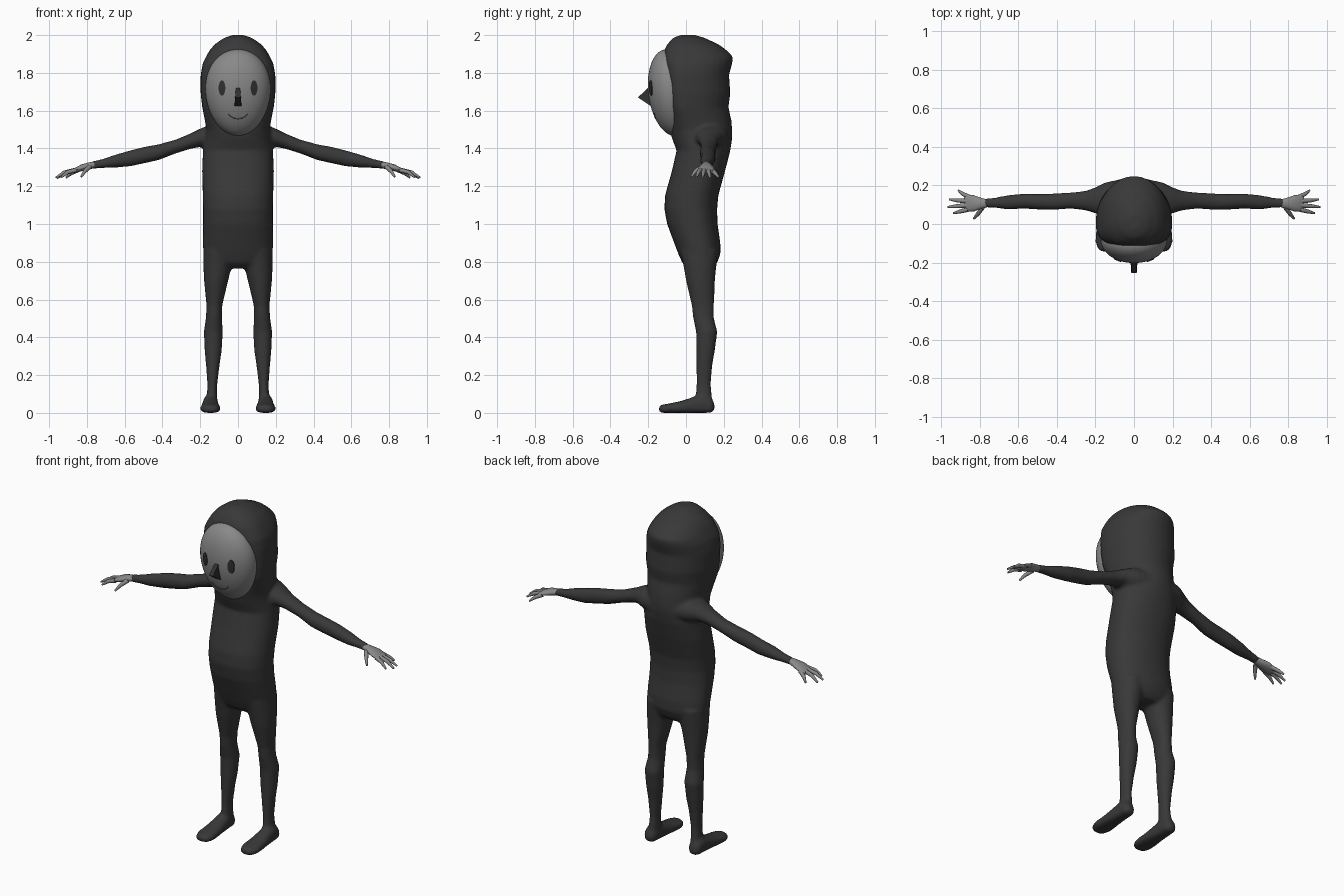
import bpy, bmesh, math
from mathutils import Vector

if "Cube" in bpy.data.objects:
    bpy.data.objects.remove(bpy.data.objects["Cube"])

X, Y, Z = Vector((1, 0, 0)), Vector((0, 1, 0)), Vector((0, 0, 1))


def material(name, r, g, b):
    m = bpy.data.materials.new(name)
    m.diffuse_color = (r, g, b, 1)
    m.use_nodes = True
    m.node_tree.nodes["Principled BSDF"].inputs["Base Color"].default_value = m.diffuse_color
    return m


SUIT = material("charcoal suit", 0.04, 0.04, 0.04)
SKIN = material("grey skin", 0.25, 0.25, 0.25)
DARK = material("dark features", 0.03, 0.03, 0.03)
LIP = material("mouth grey", 0.11, 0.11, 0.11)


def finish(bm, name, mat, angle=50):
    bmesh.ops.recalc_face_normals(bm, faces=bm.faces)
    me = bpy.data.meshes.new(name)
    bm.to_mesh(me)
    bm.free()
    ob = bpy.data.objects.new(name, me)
    bpy.context.collection.objects.link(ob)
    me.materials.append(mat)
    bpy.ops.object.select_all(action='DESELECT')
    ob.select_set(True)
    bpy.context.view_layer.objects.active = ob
    bpy.ops.object.shade_smooth_by_angle(angle=math.radians(angle))
    return ob


def ring(c, u, v, ru, rneg, rpos, n=2.0, segs=32):
    """Superellipse outline with different radii on the -v and +v sides."""
    pts = []
    for i in range(segs):
        t = 2 * math.pi * i / segs
        cu, sv = math.cos(t), math.sin(t)
        e = 2 / (n if sv < 0 else 2.1)
        a = math.copysign(abs(cu) ** e, cu) * ru
        b = math.copysign(abs(sv) ** e, sv) * (rneg if sv < 0 else rpos)
        pts.append(c + u * a + v * b)
    return pts


def loft(bm, rings):
    loops = [[bm.verts.new(p) for p in r] for r in rings]
    k = len(loops[0])
    for a, b in zip(loops, loops[1:]):
        for i in range(k):
            j = (i + 1) % k
            bm.faces.new((a[i], a[j], b[j], b[i]))
    bm.faces.new(loops[0])
    bm.faces.new(loops[-1])


def tube(bm, pts, radii, segs=10):
    d = (pts[-1] - pts[0]).normalized()
    u = d.cross(Z).normalized()
    v = d.cross(u)
    loft(bm, [ring(p, u, v, r, r, r, 2, segs) for p, r in zip(pts, radii)])


# Suit: hooded torso, rows of (z, half width, front y, back y, widest y, squareness)
TORSO = [
    (2.00, .03, -.03, .05, .01, 2), (1.985, .075, -.07, .10, .01, 2), (1.95, .125, -.10, .175, .01, 2.2),
    (1.92, .15, -.115, .215, .01, 2.5), (1.885, .17, -.12, .25, .01, 2.7), (1.85, .187, -.12, .245, .01, 3),
    (1.79, .198, -.115, .228, .01, 3), (1.69, .198, -.105, .235, .01, 3), (1.62, .19, -.10, .225, .01, 2.8),
    (1.55, .176, -.09, .24, .03, 2.4), (1.50, .168, -.085, .245, .05, 2.2), (1.455, .175, -.075, .245, .07, 2.1),
    (1.39, .186, -.05, .235, .09, 2.2), (1.28, .19, -.075, .207, .08, 2.3), (1.155, .187, -.11, .172, .05, 2.3),
    (1.08, .185, -.115, .165, .04, 2.3), (1.00, .185, -.10, .167, .05, 2.3), (.90, .186, -.063, .182, .07, 2.3),
    (.84, .184, -.04, .182, .08, 2.3), (.795, .17, -.02, .165, .08, 2.2), (.765, .12, .015, .14, .08, 2),
]
bm = bmesh.new()
loft(bm, [ring(Vector((0, c, z)), X, Y, w, c - f, b - c, n) for z, w, f, b, c, n in TORSO])

# Legs: (z, inner x, outer x, front y, back y)
LEG = [(.86, .02, .182, -.03, .17), (.77, .035, .183, -.012, .16), (.70, .052, .18, 0, .153),
       (.57, .083, .167, .03, .148), (.505, .085, .17, .037, .147), (.43, .08, .181, .053, .166),
       (.33, .086, .177, .055, .153), (.255, .097, .17, .055, .14), (.15, .11, .162, .055, .131),
       (.09, .11, .165, .05, .138), (.03, .11, .165, .04, .14)]
# Feet: (y, half width, low z, high z)
FOOT = [(.15, .018, .015, .05), (.135, .035, 0, .08), (.09, .04, 0, .10), (.04, .043, 0, .085),
        (-.03, .05, 0, .062), (-.09, .055, 0, .05), (-.13, .042, 0, .043), (-.143, .022, .008, .035)]
# Arms: (x, front y, back y, low z, high z)
ARM = [(.08, .03, .23, 1.38, 1.535), (.15, .04, .215, 1.395, 1.525), (.20, .055, .19, 1.408, 1.505),
       (.25, .07, .172, 1.398, 1.48), (.33, .08, .163, 1.373, 1.447), (.42, .072, .158, 1.338, 1.422),
       (.50, .075, .155, 1.32, 1.408), (.57, .08, .157, 1.305, 1.39), (.65, .075, .15, 1.298, 1.367),
       (.72, .083, .137, 1.296, 1.343), (.775, .085, .131, 1.29, 1.332)]
for s in (-1, 1):
    loft(bm, [ring(Vector((s * (i + o) / 2, (f + b) / 2, z)), X, Y, (o - i) / 2, (b - f) / 2, (b - f) / 2)
              for z, i, o, f, b in LEG])
    loft(bm, [ring(Vector((s * .146, y, (a + b) / 2)), X, Z, w, (b - a) / 2, (b - a) / 2, 3)
              for y, w, a, b in FOOT])
    loft(bm, [ring(Vector((s * x, (f + b) / 2, (l + h) / 2)), Y, Z, (b - f) / 2, (h - l) / 2, (h - l) / 2)
              for x, f, b, l, h in ARM])
suit = finish(bm, "hooded_suit", SUIT)
# Fuse the limbs into one soft skin
fuse = suit.modifiers.new("fuse", 'REMESH')
fuse.mode = 'VOXEL'
fuse.voxel_size = 0.01
fuse.use_smooth_shade = True
soft = suit.modifiers.new("soften", 'SMOOTH')
soft.factor = 0.5
soft.iterations = 6

# Hands: palm rows of (x, half width, z, half thickness), then five fingers
PALM = [(.755, .019, 1.314, .017), (.79, .028, 1.307, .019), (.83, .042, 1.297, .018),
        (.865, .043, 1.284, .013), (.88, .036, 1.278, .009)]
FINGERS = [((.785, .085, 1.303), (.81, .05, 1.28), (.83, .027, 1.25)),
           ((.86, .075, 1.285), (.90, .065, 1.275), (.935, .056, 1.248)),
           ((.86, .097, 1.286), (.92, .092, 1.273), (.965, .088, 1.245)),
           ((.86, .118, 1.285), (.915, .122, 1.27), (.957, .128, 1.243)),
           ((.85, .138, 1.285), (.885, .155, 1.268), (.91, .174, 1.246))]
for s, side in ((-1, "right"), (1, "left")):
    bm = bmesh.new()
    loft(bm, [ring(Vector((s * x, .107, z)), Y, Z, w, t, t, 2, 16) for x, w, z, t in PALM])
    for f in FINGERS:
        tube(bm, [Vector((s * x, y, z)) for x, y, z in f], (.0125, .0105, .005))
    finish(bm, side + "_hand", SKIN)

# Face: egg-shaped dome set in the hood opening
CZ, RX, RY, RZ = 1.695, .172, .12, .23


def face_y(x, z):
    h = z - CZ
    k = 1 - (h / RZ) ** 2 - (x / (RX * (1 + .4 * h))) ** 2
    return -.08 - .1 * h - RY * math.sqrt(max(k, 0))


bm = bmesh.new()
bmesh.ops.create_uvsphere(bm, u_segments=48, v_segments=32, radius=1)
bmesh.ops.delete(bm, geom=[v for v in bm.verts if v.co.y > .35], context='VERTS')
for v in bm.verts:
    x, y, z = v.co
    h = z * RZ
    v.co = (x * RX * (1 + .4 * h), -.08 - .1 * h + y * RY, CZ + h)
finish(bm, "face", SKIN)

# Eyes: thin oval plates following the face
for s, side in ((-1, "right"), (1, "left")):
    bm = bmesh.new()
    loops = []
    for r in (.05, .5, 1):
        loop = []
        for i in range(20):
            t = 2 * math.pi * i / 20
            x, z = s * .085 + .018 * r * math.cos(t), 1.72 + .04 * r * math.sin(t)
            loop.append(Vector((x, face_y(x, z) - .004, z)))
        loops.append(loop)
    loops.append([p + Y * .006 for p in loops[-1]])
    loft(bm, loops)
    finish(bm, side + "_eye", DARK)

# Mouth: thin smile line
bm = bmesh.new()
smile = []
for i in range(17):
    t = i / 8 - 1
    x, z = .054 * t, 1.557 + .03 * abs(t) ** 2.5
    smile.append(Vector((x, face_y(x, z), z)))
loft(bm, [ring(p, Y, Z, .003, .0025, .0025, 2, 8) for p in smile])
finish(bm, "mouth", LIP)

# Nose: pointed wedge
bm = bmesh.new()
rows = [[bm.verts.new((s * w, y, z)) for s in (-1, 1)]
        for w, y, z in ((.01, -.185, 1.735), (.014, -.255, 1.67), (.019, -.18, 1.62))]
for a, b in ((0, 1), (1, 2), (2, 0)):
    bm.faces.new((rows[a][0], rows[a][1], rows[b][1], rows[b][0]))
for k in (0, 1):
    bm.faces.new([r[k] for r in rows])
finish(bm, "nose", DARK, 20)
